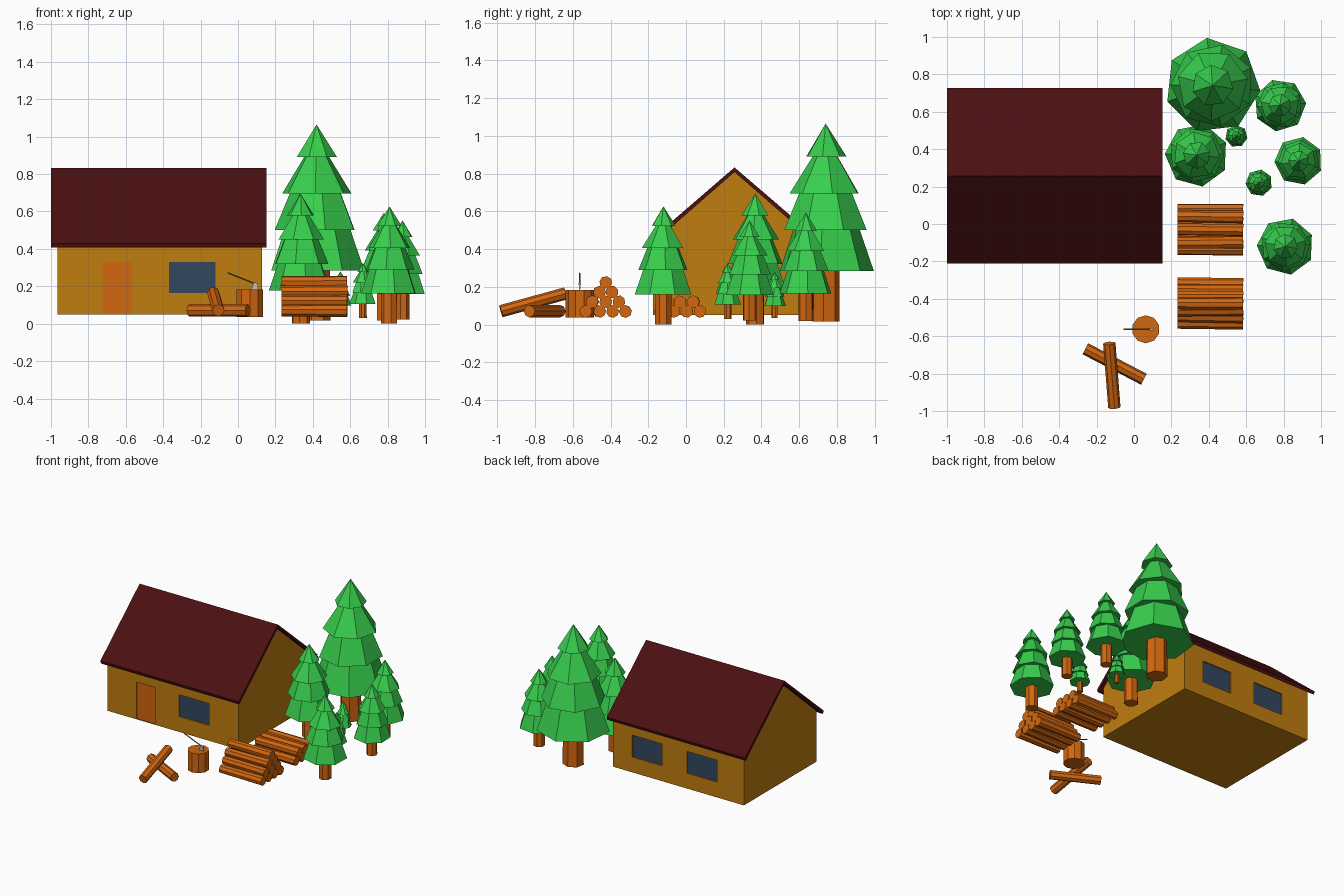
import bpy, bmesh, math, random
from mathutils import Vector, Matrix

if "Cube" in bpy.data.objects:
    bpy.data.objects.remove(bpy.data.objects["Cube"])

random.seed(11)

def material(name, rgb):
    m = bpy.data.materials.new(name)
    m.diffuse_color = (*rgb, 1)
    m.use_nodes = True
    m.node_tree.nodes["Principled BSDF"].inputs["Base Color"].default_value = m.diffuse_color
    return m

GREEN = material("foliage_green", (0.039, 0.62, 0.075))
WOOD = material("wood_orange", (0.65, 0.135, 0.005))
WALL = material("wall_ochre", (0.53, 0.205, 0.005))
ROOF = material("roof_maroon", (0.071, 0.005, 0.006))
GLASS = material("window_blue", (0.032, 0.063, 0.115))
HANDLE = material("handle_olive", (0.19, 0.19, 0.06))

def finish(bm, name, mat=None):
    bmesh.ops.recalc_face_normals(bm, faces=bm.faces[:])
    me = bpy.data.meshes.new(name)
    bm.to_mesh(me)
    bm.free()
    ob = bpy.data.objects.new(name, me)
    if mat:
        me.materials.append(mat)
    bpy.context.collection.objects.link(ob)
    return ob

def add_rod(bm, a, b, r1, r2, sides, spin=0.0):
    """Closed tapered prism from a (radius r1) to b (radius r2)."""
    a, b = Vector(a), Vector(b)
    d = b - a
    m = (Matrix.Translation((a + b) / 2) @ d.to_track_quat('Z', 'Y').to_matrix().to_4x4()
         @ Matrix.Rotation(spin, 4, 'Z'))
    bmesh.ops.create_cone(bm, cap_ends=True, segments=sides, radius1=r1, radius2=r2,
                          depth=d.length, matrix=m)

def add_box(bm, lo, hi):
    lo, hi = Vector(lo), Vector(hi)
    bmesh.ops.create_cube(bm, size=1, matrix=Matrix.Translation((lo + hi) / 2)
                          @ Matrix.Diagonal((*(hi - lo), 1)))

def profile_x(name, pts, x0, x1, mat):
    """Extrude a (y, z) outline along x."""
    bm = bmesh.new()
    f = bm.faces.new([bm.verts.new((x0, y, z)) for y, z in pts])
    ext = bmesh.ops.extrude_face_region(bm, geom=[f])
    bmesh.ops.translate(bm, vec=(x1 - x0, 0, 0),
                        verts=[v for v in ext['geom'] if isinstance(v, bmesh.types.BMVert)])
    return finish(bm, name, mat)

# House walls and roof
Y0, Y1, RIDGE = -0.175, 0.69, 0.257
walls = profile_x("house_walls", [(Y0, 0.05), (Y1, 0.05), (Y1, 0.436), (RIDGE, 0.812), (Y0, 0.436)],
                  -0.966, 0.127, WALL)
profile_x("roof", [(-0.21, 0.43), (RIDGE, 0.833), (0.726, 0.43),
                   (0.719, 0.407), (RIDGE, 0.808), (-0.203, 0.407)], -1.0, 0.153, ROOF)

# Door and windows, set into shallow recesses
openings = [("door", -0.725, -0.57, 0.052, 0.33, 1, WOOD),
            ("front_window", -0.37, -0.12, 0.165, 0.33, 1, GLASS),
            ("back_window_a", -0.285, -0.035, 0.165, 0.33, -1, GLASS),
            ("back_window_b", -0.74, -0.49, 0.165, 0.33, -1, GLASS)]
cut = bmesh.new()
for name, xa, xb, za, zb, inward, mat in openings:
    wall_y = Y0 if inward > 0 else Y1
    ys = sorted((wall_y - 0.02 * inward, wall_y + 0.012 * inward))
    add_box(cut, (xa, ys[0], za), (xb, ys[1], zb))
    ys = sorted((wall_y + 0.008 * inward, wall_y + 0.02 * inward))
    panel = bmesh.new()
    add_box(panel, (xa, ys[0], za), (xb, ys[1], zb))
    finish(panel, name, mat)
cutter = finish(cut, "opening_cutter")
cutter.hide_render = True
boolean = walls.modifiers.new("openings", 'BOOLEAN')
boolean.operation = 'DIFFERENCE'
boolean.object = cutter
boolean.solver = 'EXACT'
bpy.context.view_layer.update()
# Bake the recesses and drop the cutter
baked = bpy.data.meshes.new_from_object(walls.evaluated_get(bpy.context.evaluated_depsgraph_get()))
walls.modifiers.clear()
walls.data = baked
bpy.data.objects.remove(cutter)

# Pine trees: (x, y, base z, height); tiers: bottom, top, bottom radius, top radius
TIERS = [(0.833, 1.0, 0.106, 0.0), (0.647, 0.843, 0.182, 0.060),
         (0.461, 0.657, 0.214, 0.133), (0.256, 0.471, 0.245, 0.171)]
TREES = [(0.42, 0.74, 0.017, 1.048), (0.335, 0.368, 0.0, 0.695), (0.78, 0.635, 0.018, 0.575),
         (0.88, 0.337, 0.022, 0.53), (0.81, -0.12, 0.0, 0.627),
         (0.547, 0.47, 0.035, 0.245), (0.668, 0.22, 0.03, 0.295)]
for i, (x, y, z, h) in enumerate(TREES):
    bm = bmesh.new()
    for lo, hi, r_lo, r_hi in TIERS:
        add_rod(bm, (x, y, z + lo * h), (x, y, z + hi * h), r_lo * h, r_hi * h, 7,
                random.uniform(0, math.pi))
    finish(bm, f"tree_foliage_{i}", GREEN)
    bm = bmesh.new()
    add_rod(bm, (x, y, z), (x, y, z + 0.3 * h), 0.071 * h, 0.069 * h, 7, random.random())
    finish(bm, f"tree_trunk_{i}", WOOD)

# Stacked firewood, slightly tapered and turned at random
def log_pile(name, y_mid, rows):
    bm = bmesh.new()
    for row in range(rows):
        n = 4 - row
        for k in range(n):
            y = y_mid + (k - (n - 1) / 2) * 0.07
            z = 0.07 + row * 0.051
            jitter = random.uniform(-0.003, 0.003)
            add_rod(bm, (0.232, y - jitter, z), (0.584, y + jitter, z), 0.0315, 0.034, 8,
                    random.uniform(0, 3))
    finish(bm, name, WOOD)

log_pile("front_log_pile", -0.425, 4)
log_pile("back_log_pile", -0.03, 2)

# Two loose crossed logs
for name, a, b in [("loose_log", (-0.26, -0.667, 0.071), (0.053, -0.83, 0.071)),
                   ("leaning_log", (-0.132, -0.638, 0.165), (-0.105, -0.98, 0.071))]:
    bm = bmesh.new()
    add_rod(bm, a, b, 0.033, 0.033, 8)
    finish(bm, name, WOOD)

# Chopping stump
bm = bmesh.new()
add_rod(bm, (0.063, -0.563, 0.037), (0.063, -0.563, 0.182), 0.075, 0.075, 10)
finish(bm, "chopping_stump", WOOD)

# Axe stuck in the stump: handle and wedge head
bm = bmesh.new()
add_rod(bm, (-0.055, -0.563, 0.272), (0.105, -0.563, 0.208), 0.004, 0.004, 6)
finish(bm, "axe_handle", HANDLE)
bm = bmesh.new()
outline = [(0.085, 0.222, 0.006), (0.106, 0.215, 0.006), (0.108, 0.174, 0.001), (0.068, 0.174, 0.001)]
near, far = ([bm.verts.new((x, -0.563 + s * t, z)) for x, z, t in outline] for s in (-1, 1))
bm.faces.new(near)
bm.faces.new(far[::-1])
for i in range(4):
    j = (i + 1) % 4
    bm.faces.new((near[i], far[i], far[j], near[j]))
finish(bm, "axe_head")
